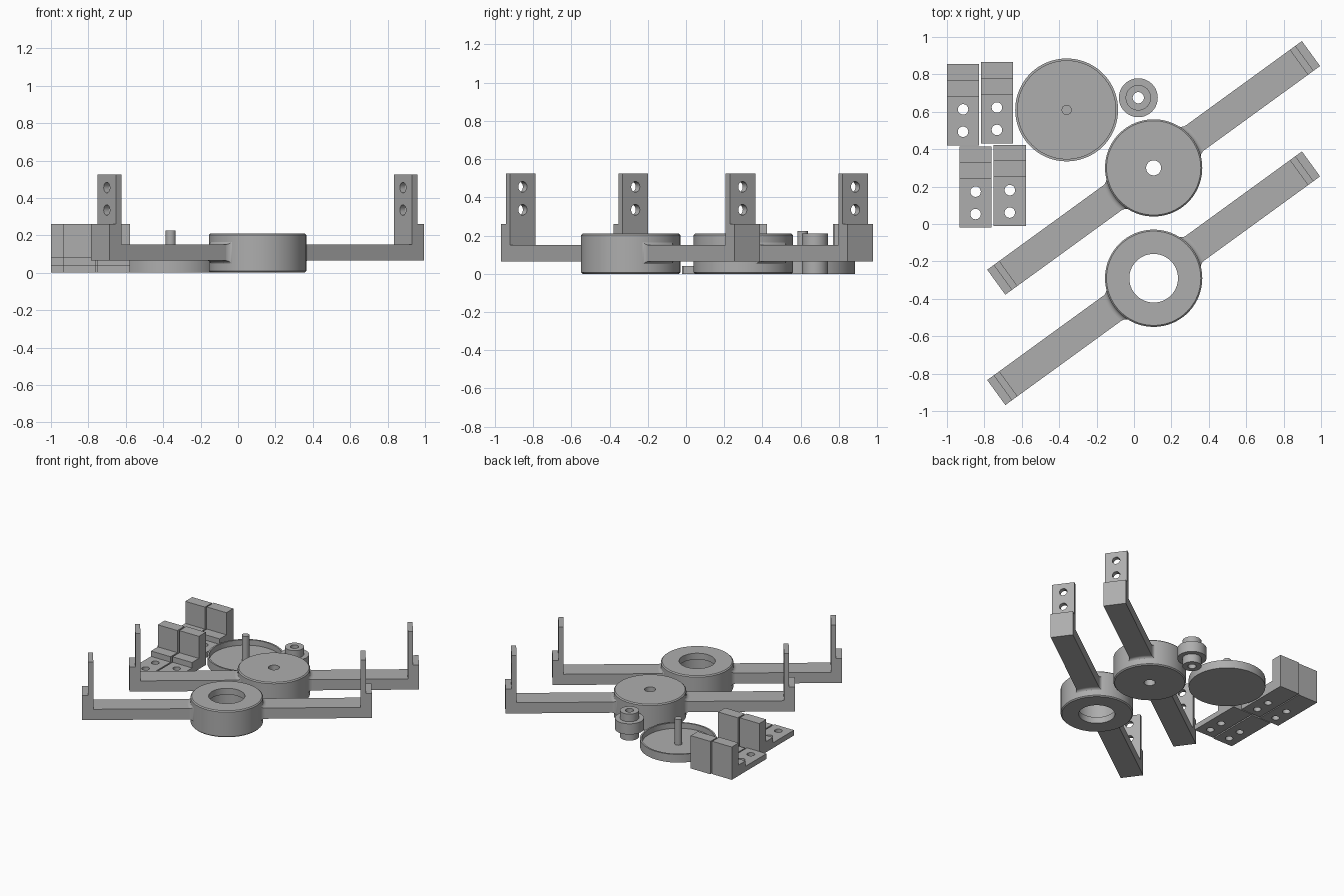
import bpy, bmesh, math
from mathutils import Matrix, Vector

if "Cube" in bpy.data.objects:
    bpy.data.objects.remove(bpy.data.objects["Cube"])

mat = bpy.data.materials.new("plain grey")
mat.diffuse_color = (0.42, 0.42, 0.42, 1)
mat.use_nodes = True
mat.node_tree.nodes["Principled BSDF"].inputs["Base Color"].default_value = mat.diffuse_color


def finish(bm, name, M=Matrix(), smooth=True):
    bmesh.ops.remove_doubles(bm, verts=bm.verts, dist=1e-5)
    bmesh.ops.recalc_face_normals(bm, faces=bm.faces)
    bm.transform(M)
    me = bpy.data.meshes.new(name)
    bm.to_mesh(me)
    bm.free()
    me.materials.append(mat)
    ob = bpy.data.objects.new(name, me)
    bpy.context.collection.objects.link(ob)
    bpy.ops.object.select_all(action='DESELECT')
    bpy.context.view_layer.objects.active = ob
    ob.select_set(True)
    if smooth:
        bpy.ops.object.shade_smooth_by_angle(angle=math.radians(35))
    return ob


def lathe(name, profile, x, y, n=72):
    """Revolve a closed (radius, height) profile about z."""
    bm = bmesh.new()
    rings = [[bm.verts.new((r * math.cos(2 * math.pi * i / n),
                            r * math.sin(2 * math.pi * i / n), z))
              for i in range(n)] if r > 0 else [bm.verts.new((0, 0, z))]
             for r, z in profile]
    for a, b in zip(rings, rings[1:] + rings[:1]):
        if len(a) == 1 and len(b) == 1:
            continue
        for i in range(n):
            j = (i + 1) % n
            if len(a) == 1:
                bm.faces.new((a[0], b[i], b[j]))
            elif len(b) == 1:
                bm.faces.new((a[i], a[j], b[0]))
            else:
                bm.faces.new((a[i], a[j], b[j], b[i]))
    return finish(bm, name, Matrix.Translation((x, y, 0)))


def extrusion(name, profile, half, M, holes, axis):
    """Extrude a (length, height) profile sideways and drill round holes."""
    bm = bmesh.new()
    f = bm.faces.new([bm.verts.new((s, -half, z)) for s, z in profile])
    r = bmesh.ops.extrude_face_region(bm, geom=[f])
    bmesh.ops.translate(bm, vec=(0, 2 * half, 0),
                        verts=[v for v in r['geom'] if isinstance(v, bmesh.types.BMVert)])
    ob = finish(bm, name, M, False)
    cb = bmesh.new()
    turn = Vector((0, 0, 1)).rotation_difference(Vector(axis)).to_matrix().to_4x4()
    for s, z in holes:
        bmesh.ops.create_cone(cb, cap_ends=True, segments=28, radius1=0.028, radius2=0.028,
                              depth=0.12, matrix=Matrix.Translation((s, 0, z)) @ turn)
    cut = finish(cb, "hole_cutter", M, False)
    cut.hide_render = True
    mod = ob.modifiers.new("holes", 'BOOLEAN')
    mod.object = cut
    mod.solver = 'EXACT'
    bpy.ops.object.select_all(action='DESELECT')
    bpy.context.view_layer.objects.active = ob
    ob.select_set(True)
    bpy.ops.object.modifier_apply(modifier="holes")
    bpy.data.objects.remove(cut)
    bpy.ops.object.shade_smooth_by_angle(angle=math.radians(35))
    return ob


HUB_R, HUB_H, HALF = 0.26, 0.21, 0.0825
Z0, Z1 = 0.065, 0.15


def flare(name, M, rad=0.026, steps=6, across=12):
    """Concave fillet where an arm meets the round hub."""
    bm = bmesh.new()
    loops = []
    for k in range(steps + 1):
        t = math.pi / 2 * k / steps
        d = HUB_R - 0.003 + rad * (1 - math.cos(t))
        f = rad * (1 - math.sin(t)) + 0.0005
        w = HALF + f
        vs = [-w + 2 * w * i / across for i in range(across + 1)]
        pts = [(v, Z1 + f) for v in vs] + [(v, Z0 - f) for v in reversed(vs)]
        loops.append([bm.verts.new((math.sqrt(d * d - v * v), v, z)) for v, z in pts])
    n = len(loops[0])
    for a, b in zip(loops, loops[1:]):
        for i in range(n):
            j = (i + 1) % n
            bm.faces.new((a[i], a[j], b[j], b[i]))
    finish(bm, name, M)


# Round hubs: one with a small shaft hole, one with a wide bearing seat
e = 0.008
rim = [(HUB_R - e, 0), (HUB_R, e), (HUB_R, HUB_H - e), (HUB_R - e, HUB_H)]
lathe("shaft_hub", [(0.04, 0)] + rim + [(0.04, HUB_H)], 0.105, 0.30, 96)
lathe("bearing_hub", [(0.13, 0)] + rim + [(0.13, HUB_H), (0.13, 0.16), (0.148, 0.16),
                                          (0.148, 0.05), (0.13, 0.05)], 0.105, -0.29, 96)

# Opposed arms with a stepped, drilled upright at each tip
arm = [(0.2, Z0), (1.04, Z0), (1.04, 0.26), (0.997, 0.26),
       (0.997, 0.525), (0.96, 0.525), (0.96, Z1), (0.2, Z1)]
for hub, cy in (("shaft", 0.30), ("bearing", -0.29)):
    for side, deg in (("right", 36), ("left", 216)):
        M = Matrix.Translation((0.105, cy, 0)) @ Matrix.Rotation(math.radians(deg), 4, 'Z')
        extrusion(f"{hub}_arm_{side}", arm, HALF, M, [(0.98, 0.335), (0.98, 0.455)], (1, 0, 0))
        flare(f"{hub}_arm_fillet_{side}", M)

# Shallow dish with a centre post
lathe("dish", [(0, 0), (0.275, 0), (0.275, 0.065), (0.262, 0.065), (0.262, 0.022),
               (0.027, 0.022), (0.027, 0.225), (0, 0.225)], -0.36, 0.61, 96)

# Flanged bushing
lathe("bushing", [(0.03, 0), (0.068, 0), (0.068, 0.065), (0.104, 0.065), (0.104, 0.15),
                  (0.068, 0.15), (0.068, 0.21), (0.03, 0.21)], 0.023, 0.675, 64)

# Four stepped angle brackets, length running along y
bracket = [(0, 0), (0.435, 0), (0.435, 0.26), (0.348, 0.26),
           (0.348, 0.085), (0.263, 0.085), (0.263, 0.042), (0, 0.042)]
for i, (x, y) in enumerate(((-0.914, 0.42), (-0.733, 0.43), (-0.847, -0.02), (-0.664, -0.012))):
    M = Matrix.Translation((x, y, 0)) @ Matrix.Rotation(math.pi / 2, 4, 'Z')
    extrusion(f"bracket_{i + 1}", bracket, 0.086, M, [(0.073, 0.02), (0.193, 0.02)], (0, 0, 1))
